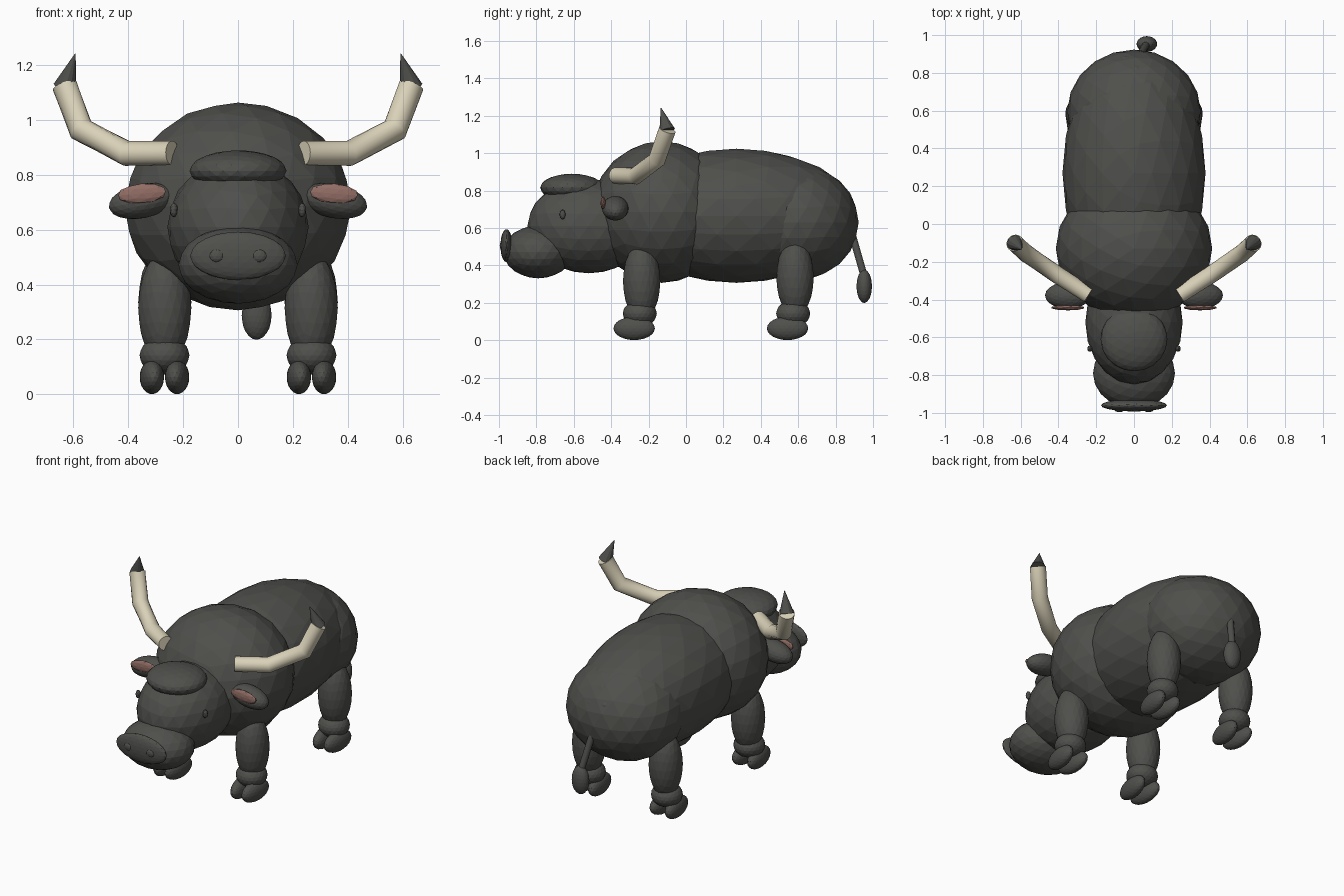
import bpy, bmesh, math
from mathutils import Vector, Matrix, Euler

if "Cube" in bpy.data.objects:
    bpy.data.objects.remove(bpy.data.objects["Cube"])


def material(name, rgb):
    m = bpy.data.materials.new(name)
    m.diffuse_color = (*rgb, 1)
    m.use_nodes = True
    m.node_tree.nodes["Principled BSDF"].inputs["Base Color"].default_value = m.diffuse_color
    return m


HIDE = material("dark grey hide", (0.078, 0.078, 0.072))
IVORY = material("ivory horn", (0.70, 0.64, 0.48))
PINK = material("dusty pink", (0.29, 0.155, 0.13))


def finish(name, bm, mat, smooth=False):
    bmesh.ops.recalc_face_normals(bm, faces=bm.faces)
    for f in bm.faces:
        f.smooth = smooth and len(f.verts) == 4
    me = bpy.data.meshes.new(name)
    bm.to_mesh(me)
    bm.free()
    me.materials.append(mat)
    ob = bpy.data.objects.new(name, me)
    bpy.context.collection.objects.link(ob)
    return ob


def blob(name, centre, radii, mat=HIDE, rot=(0, 0, 0), detail=3):
    """Faceted ellipsoid."""
    bm = bmesh.new()
    bmesh.ops.create_icosphere(bm, subdivisions=detail, radius=1.01)
    bm.transform(Matrix.LocRotScale(Vector(centre), Euler(rot), Vector(radii)))
    return finish(name, bm, mat)


def tube(name, points, radii, mat, sides=20, smooth=True):
    """Mitred tube through points; a tiny radius makes a pointed end."""
    pts = [Vector(p) for p in points]
    bm = bmesh.new()
    rings = []
    for i, p in enumerate(pts):
        a = (p - pts[i - 1]).normalized() if i else None
        b = (pts[i + 1] - p).normalized() if i < len(pts) - 1 else None
        d = ((a or b) + (b or a)).normalized()
        u = d.cross(Vector((0, 1, 0.2))).normalized()
        v = d.cross(u)
        rings.append([bm.verts.new(p + radii[i] * (u * math.cos(t) + v * math.sin(t)))
                      for t in (2 * math.pi * k / sides for k in range(sides))])
    for r, s in zip(rings, rings[1:]):
        for k in range(sides):
            n = (k + 1) % sides
            bm.faces.new((r[k], r[n], s[n], s[k]))
    bm.faces.new(rings[0])
    bm.faces.new(rings[-1])
    return finish(name, bm, mat, smooth)


# Torso
blob("chest", (0, -0.13, 0.685), (0.41, 0.37, 0.375))
blob("barrel", (0, 0.27, 0.665), (0.375, 0.64, 0.355))
blob("rump", (0, 0.595, 0.63), (0.35, 0.325, 0.305))

# Head
blob("head", (0, -0.52, 0.61), (0.255, 0.325, 0.25))
blob("forehead_tuft", (0, -0.61, 0.815), (0.175, 0.168, 0.074))
blob("muzzle", (0, -0.79, 0.472), (0.215, 0.185, 0.14))
blob("nose", (0, -0.96, 0.505), (0.173, 0.032, 0.087))

for side, s in (("left", 1), ("right", -1)):
    # Face details
    blob(f"nostril_{side}", (s * 0.077, -0.982, 0.505), (0.028, 0.014, 0.025), detail=2)
    blob(f"eye_{side}", (s * 0.234, -0.66, 0.672), (0.014, 0.016, 0.026), detail=2)
    blob(f"ear_{side}", (s * 0.35, -0.378, 0.705), (0.122, 0.07, 0.062), rot=(0, s * 0.2, 0))
    blob(f"inner_ear_{side}", (s * 0.35, -0.443, 0.732), (0.09, 0.014, 0.036), PINK,
         rot=(0, s * 0.08, 0), detail=2)
    # Horns
    tube(f"horn_{side}", [(s * 0.24, -0.375, 0.88), (s * 0.405, -0.27, 0.878),
                          (s * 0.572, -0.155, 0.965), (s * 0.632, -0.10, 1.125)],
         [0.044, 0.046, 0.047, 0.046], IVORY)
    tube(f"horn_tip_{side}", [(s * 0.631, -0.101, 1.12), (s * 0.593, -0.134, 1.243)],
         [0.043, 0.001], HIDE, sides=12, smooth=False)
    # Legs with ankles and cloven hooves
    for end, y, z in (("front", -0.237, 0.315), ("hind", 0.583, 0.335)):
        blob(f"{end}_leg_{side}", (s * 0.267, y, z), (0.096, 0.099, 0.205))
        blob(f"{end}_ankle_{side}", (s * 0.268, y - 0.01, 0.142), (0.09, 0.09, 0.07))
        for toe, dx in (("inner", -0.046), ("outer", 0.046)):
            blob(f"{end}_hoof_{toe}_{side}", (s * (0.268 + dx), y - 0.04, 0.063),
                 (0.043, 0.11, 0.062), rot=(0, 0, -s * dx * 2))

# Tail
tube("tail", [(0.03, 0.89, 0.56), (0.065, 0.95, 0.35)], [0.02, 0.02], HIDE, sides=10)
blob("tail_tuft", (0.068, 0.953, 0.288), (0.054, 0.041, 0.088))
